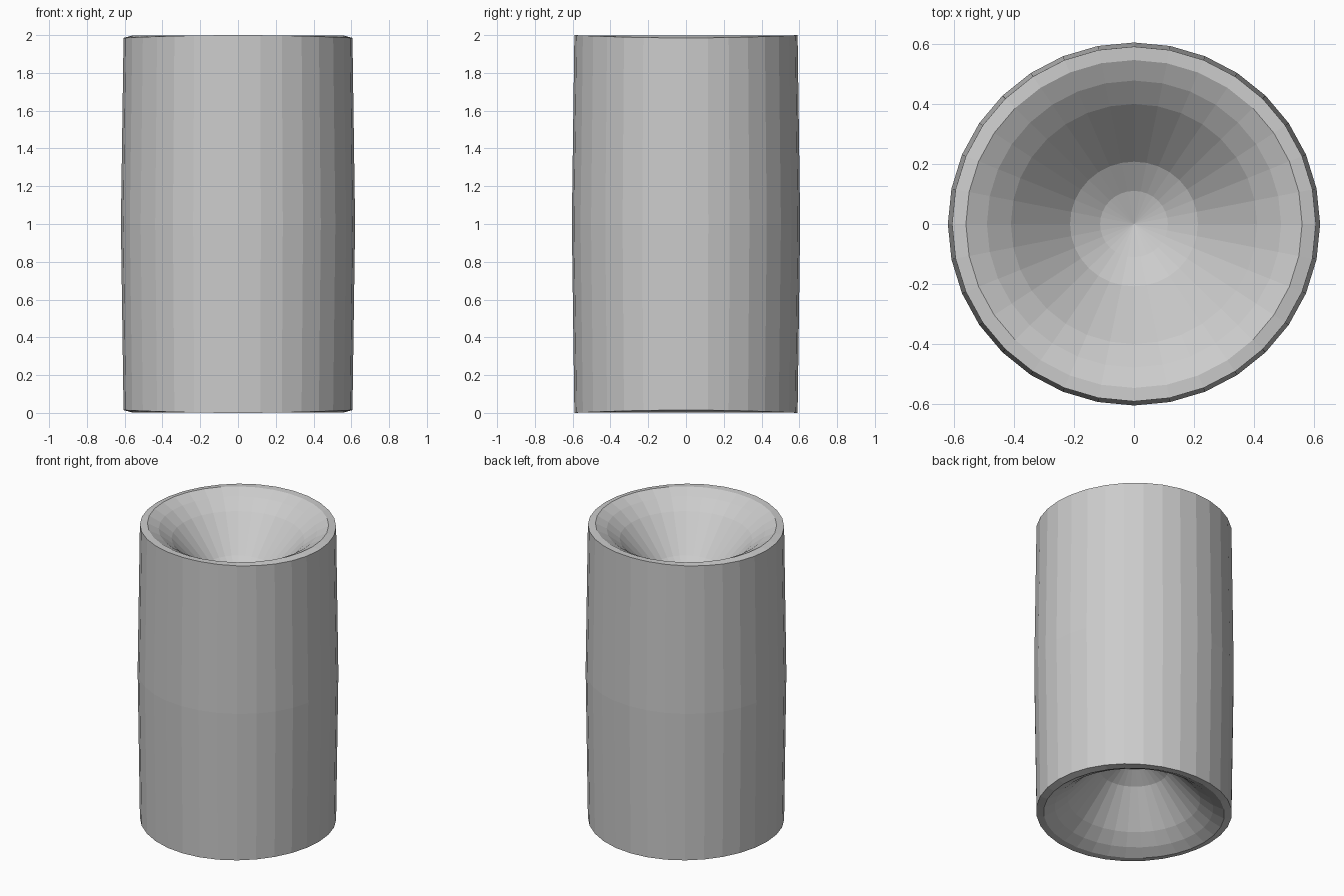
import bpy, bmesh
from math import cos, sin, tau

if "Cube" in bpy.data.objects:
    bpy.data.objects.remove(bpy.data.objects["Cube"])

SIDES = 32
Y_SCALE = 0.975   # body is slightly oval

# upper half profile, belly to bowl: radius, z, dip of the ring toward its x ends
PROFILE = [(0.62, 1.0, 0), (0.606, 2.0, 0.015), (0.56, 1.998, 0),
           (0.49, 1.962, 0), (0.41, 1.90, 0), (0.213, 1.69, 0),
           (0.113, 1.63, 0)]
BOWL_CENTRE_Z = 1.595

bm = bmesh.new()


def ring(r, z, dip, flip):
    verts = []
    for i in range(SIDES):
        a = tau * i / SIDES
        h = z - dip * cos(a) ** 2
        verts.append(bm.verts.new((r * cos(a), r * Y_SCALE * sin(a), 2 - h if flip else h)))
    return verts


def half(flip):
    # outer wall, rim and concave bowl
    rings = [ring(*p, flip) for p in PROFILE]
    for a, b in zip(rings, rings[1:]):
        for i in range(SIDES):
            j = (i + 1) % SIDES
            bm.faces.new((a[i], a[j], b[j], b[i]))
    tip = bm.verts.new((0, 0, 2 - BOWL_CENTRE_Z if flip else BOWL_CENTRE_Z))
    for i in range(SIDES):
        bm.faces.new((rings[-1][i], rings[-1][(i + 1) % SIDES], tip))


half(False)
half(True)
# join the halves at the belly
bmesh.ops.remove_doubles(bm, verts=bm.verts, dist=1e-5)
bmesh.ops.recalc_face_normals(bm, faces=bm.faces)

mesh = bpy.data.meshes.new("hollowed_barrel")
bm.to_mesh(mesh)
bm.free()
bpy.context.collection.objects.link(bpy.data.objects.new("hollowed_barrel", mesh))
